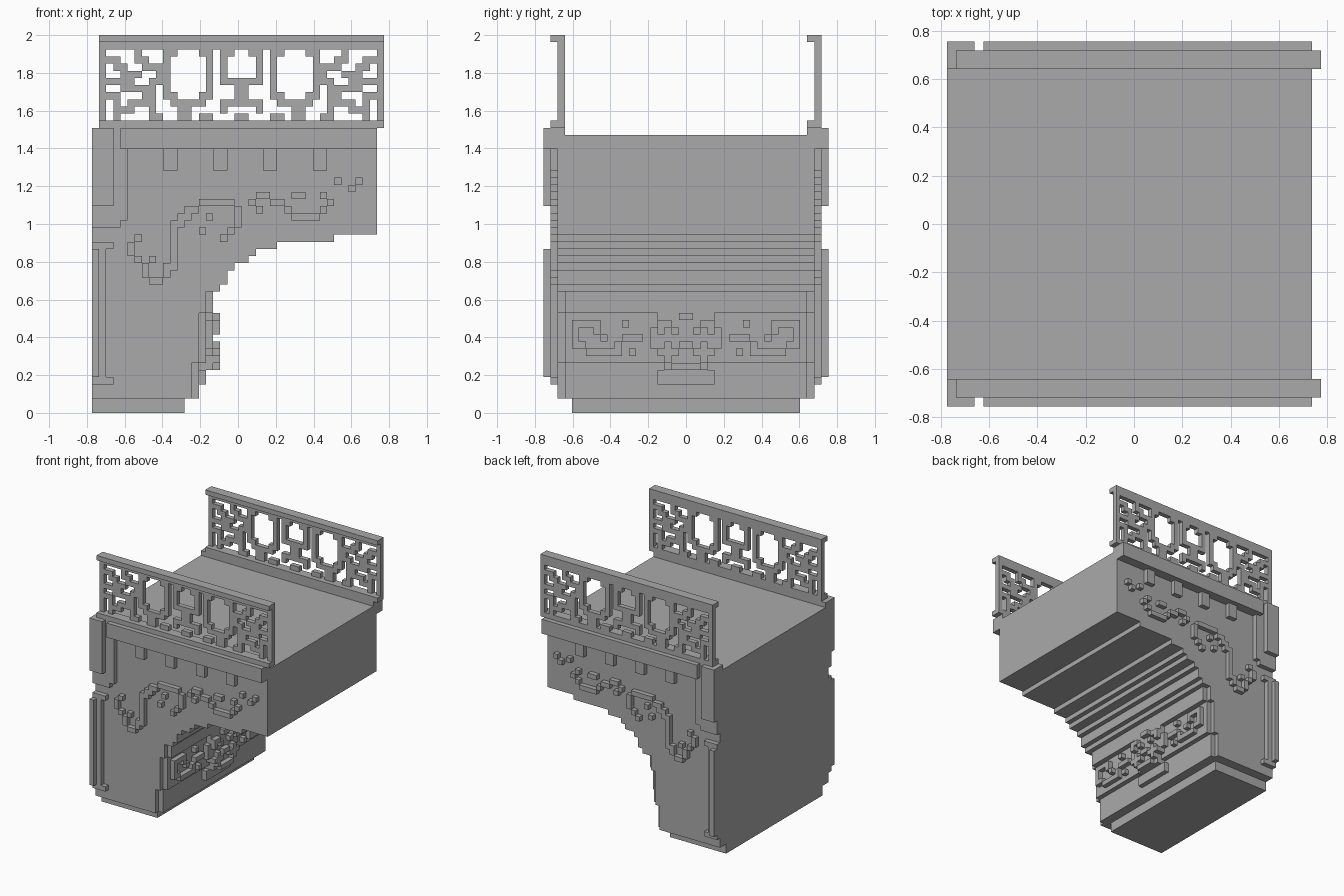
import bpy, bmesh
from mathutils import Vector, Matrix

cube = bpy.data.objects.get("Cube")
if cube:
    bpy.data.objects.remove(cube)

U = 2 / 53                      # one block
stone = bpy.data.materials.new("grey_stone")
stone.use_nodes = True
GREY = (0.4, 0.4, 0.4, 1)
stone.diffuse_color = GREY
stone.node_tree.nodes["Principled BSDF"].inputs["Base Color"].default_value = GREY


def place(x, y, z):
    """Block coordinates to world: x counts from the back wall, y from the middle."""
    return Vector(((x - 20.5) * U, y * U, z * U))


def finish(name, bm):
    mesh = bpy.data.meshes.new(name)
    bm.to_mesh(mesh)
    bm.free()
    mesh.materials.append(stone)
    bpy.context.collection.objects.link(bpy.data.objects.new(name, mesh))


def boxes(name, spans):
    """Boxes given as (x0, x1, y0, y1, z0, z1), joined in one object."""
    bm = bmesh.new()
    for x0, x1, y0, y1, z0, z1 in spans:
        a, b = place(x0, y0, z0), place(x1, y1, z1)
        move = Matrix.Translation((a + b) / 2) @ Matrix.Diagonal((*(b - a), 1))
        bmesh.ops.create_cube(bm, size=1, matrix=move)
    finish(name, bm)


def steps(name, layers, y0, y1, inset=0):
    """Stepped profile of (top, reach) layers extruded across y."""
    outline, z = [(0, 2)], 2
    for top, reach in layers:
        outline += [(reach - inset, z), (reach - inset, top)]
        z = top
    outline.append((0, z))
    bm = bmesh.new()
    face = bm.faces.new([bm.verts.new(place(x, y0, h)) for x, h in outline])
    side = bmesh.ops.extrude_face_region(bm, geom=[face])["geom"]
    bmesh.ops.translate(bm, vec=(0, (y1 - y0) * U, 0),
                        verts=[v for v in side if isinstance(v, bmesh.types.BMVert)])
    bmesh.ops.dissolve_degenerate(bm, dist=1e-5, edges=bm.edges)
    bmesh.ops.recalc_face_normals(bm, faces=bm.faces)
    finish(name, bm)


def runs(rows, top):
    """Horizontal strips (start, end, height) of a pattern drawn in text."""
    for r, row in enumerate(rows):
        start = None
        for c, mark in enumerate(row + "."):
            if mark == "#" and start is None:
                start = c
            elif mark != "#" and start is not None:
                yield start, c, top - r
                start = None


def both(spans):
    return [s for x0, x1, y0, y1, z0, z1 in spans
            for s in ((x0, x1, y0, y1, z0, z1), (x0, x1, -y1, -y0, z0, z1))]


# Main block with its stepped underside
leg = [(7, 15), (14, 16), (17, 17)]
arch = [(18, 18), (20, 19), (21, 20), (22, 22), (23, 23), (24, 26), (25, 34), (39, 40)]
steps("body_core", leg + arch, -17, 17)
edge = [(top, reach - 1) for top, reach in leg] + arch
steps("body_edge_front", edge, -18, -17)
steps("body_edge_back", edge, 17, 18)
boxes("foot", [(0, 13, -16, 16, 0, 2)])

# Side trim
boxes("ledge", both([(4, 40, 17, 20, 37, 40)]))
boxes("brackets", both([(x, x + 2, 17, 19, 34, 37) for x in range(10, 32, 7)]))
boxes("upper_pillar", both([(0, 3, 17, 20, 29, 40), (0, 4, 17, 19, 26, 40),
                            (4, 5, 17, 19, 27, 37)]))
boxes("lower_pillar", both([(0, 1, 17, 20, 5, 23), (1, 2, 17, 19, 5, 23),
                            (0, 3, 17, 19, 4, 5), (0, 3, 17, 19, 23, 24)]))

# Winding carving on both sides
scroll = [
    ".............................#..#",
    "...............................#.",
    "..................##...##..#.....",
    "..........#####..#..##......#....",
    "........##.....#..#...#....#.....",
    ".......##..#...#.......####......",
    "......##.......#.................",
    "......#...#...#..................",
    ".#....#......#...................",
    "#.....#..........................",
    "#.....#..........................",
    ".#.#..#..........................",
    "..#..##..........................",
    "..#..#...........................",
    "...##............................",
]
boxes("scroll_carving", both([(a + 5, b + 5, 18, 19, z, z + 1)
                              for a, b, z in runs(scroll, 32)]))

# Carvings on the leg: wings and a mask
wing = [
    "..#...####",
    "......#..#",
    "###..#...#",
    "...#....##",
    ".#.#####..",
]
boxes("wing_carving", both([(16, 17, a + 6, b + 6, z, z + 1) for a, b, z in runs(wing, 12)]))
mask = ["####", "####", "#####", "#####", "#####", "####", "###", "###"]
boxes("mask", both([(15, 17, a, b, z, z + 1) for a, b, z in runs(mask, 13)]))
features = ["#", "..##", ".#.#", "", "#.#", ".###", "..#", "##"]
boxes("mask_features", both([(17, 18, a, b, z, z + 1) for a, b, z in runs(features, 13)]))
boxes("mask_base", [(15, 16, -4, 4, 4, 6)])

# Railings: half the lattice, mirrored, inside a frame
half = [
    "....#...##...##.##.",
    "##..##..#.....#.#..",
    ".##..####.....#.#..",
    "..###..##.....#.#..",
    "####..###.....#.###",
    "..#####.#.....#...#",
    "##...##.##...##...#",
    ".#.####..#####..###",
    ".###..#...##....#..",
    ".#....##..##.##...#",
]
lattice = ["#" + row + row[::-1] + "#" for row in half]
for name, y in (("front", -19), ("back", 17)):
    boxes(name + "_rail_lattice", [(a + 1, b + 1, y + 1, y + 2, z, z + 1)
                                   for a, b, z in runs(lattice, 50)])
    boxes(name + "_rail_frame", [(1, 41, y, y + 2, 40, 41), (1, 41, y, y + 2, 52, 53),
                                 (1, 41, y + 1, y + 2, 51, 52)])
